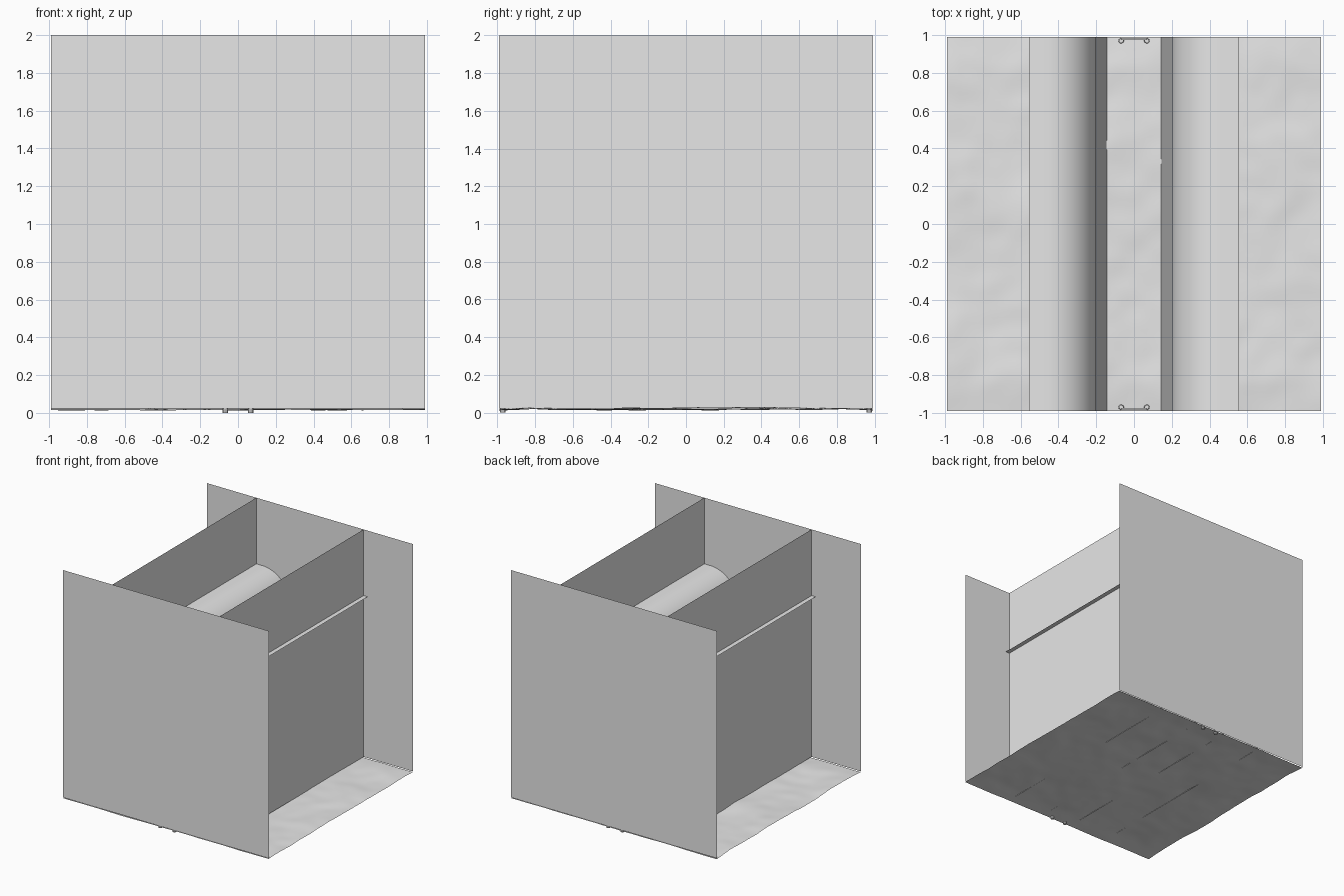
import bpy, bmesh, math
from mathutils import Vector, noise

if "Cube" in bpy.data.objects:
    bpy.data.objects.remove(bpy.data.objects["Cube"], do_unlink=True)

HALF = 0.99     # half the footprint
TOP = 2.0
BASE = 0.022    # lower edge of the panels

grey = bpy.data.materials.new("plain_grey")
grey.use_nodes = True
grey.diffuse_color = (0.8, 0.8, 0.8, 1)
grey.node_tree.nodes["Principled BSDF"].inputs["Base Color"].default_value = (0.8, 0.8, 0.8, 1)


def finish(name, bm, smooth=False):
    mesh = bpy.data.meshes.new(name)
    bm.to_mesh(mesh)
    bm.free()
    mesh.materials.append(grey)
    obj = bpy.data.objects.new(name, mesh)
    bpy.context.collection.objects.link(obj)
    for p in mesh.polygons:
        p.use_smooth = smooth
    return obj


def sheet(name, profile, smooth=False):
    """Sweep an x-z profile from the front panel to the back panel."""
    bm = bmesh.new()
    rows = [[bm.verts.new((x, y, z)) for x, z in profile] for y in (-HALF, HALF)]
    for i in range(len(profile) - 1):
        bm.faces.new((rows[0][i], rows[0][i + 1], rows[1][i + 1], rows[1][i]))
    return finish(name, bm, smooth)


# End panels, each with a small round-cornered doorway at the bottom
def end_panel(name, y):
    w, h, r = 0.045, 0.12, 0.012
    door = []
    for cx, start in ((w - r, 0), (r - w, 90)):
        for k in range(4):
            a = math.radians(start + 30 * k)
            door.append((cx + r * math.cos(a), h - r + r * math.sin(a)))
    outline = [(-HALF, BASE), (-HALF, TOP), (HALF, TOP), (HALF, BASE),
               (w, BASE)] + door + [(-w, BASE)]
    bm = bmesh.new()
    face = bm.faces.new([bm.verts.new((x, y, z)) for x, z in outline])
    bmesh.ops.triangulate(bm, faces=[face])
    return finish(name, bm)


# Small door frame on the inner side of a panel
def door_frame(name, y):
    inward = -math.copysign(1, y)
    bm = bmesh.new()
    for x in (-0.068, 0.068):
        post = bmesh.ops.create_cone(bm, cap_ends=True, segments=10, radius1=0.015,
                                     radius2=0.012, depth=0.12)["verts"]
        bmesh.ops.translate(bm, verts=post, vec=(x, y + inward * 0.02, 0.06))
    bar = bmesh.ops.create_cube(bm, size=1)["verts"]
    bmesh.ops.scale(bm, verts=bar, vec=(0.14, 0.01, 0.015))
    bmesh.ops.translate(bm, verts=bar, vec=(0, y + inward * 0.01, 0.13))
    return finish(name, bm)


for label, y in (("front", -HALF), ("back", HALF)):
    end_panel(label + "_panel", y)
    door_frame(label + "_door_frame", y)

# Side walls and the rounded shoulders that fall into the central passage
centre, radius, ledge = 0.46, 0.26, 1.425
for label, s in (("left", 1), ("right", -1)):
    sheet(label + "_wall", [(s * 0.516, BASE), (s * 0.516, TOP)])
    curve = [(s * 0.555, ledge)]
    for k in range(25):
        a = math.radians(87.4 * k / 24)
        curve.append((s * (centre - radius * math.sin(a)),
                      ledge - radius + radius * math.cos(a)))
    curve.append((s * 0.144, BASE))
    sheet(label + "_shoulder", curve, True)

# Gently uneven ground sheet
bm = bmesh.new()
bmesh.ops.create_grid(bm, x_segments=60, y_segments=60, size=HALF)
for v in bm.verts:
    x, y = v.co.x, v.co.y
    bump = noise.noise(Vector((x * 3, y * 3, 0.4))) + 0.4 * noise.noise(Vector((x * 8, y * 8, 2)))
    edge = min(1, (HALF - abs(y)) / 0.15)
    v.co.z = max(0.006, 0.015 + 0.007 * edge + 0.012 * bump * (0.3 + 0.7 * edge))
finish("ground", bm, True)
